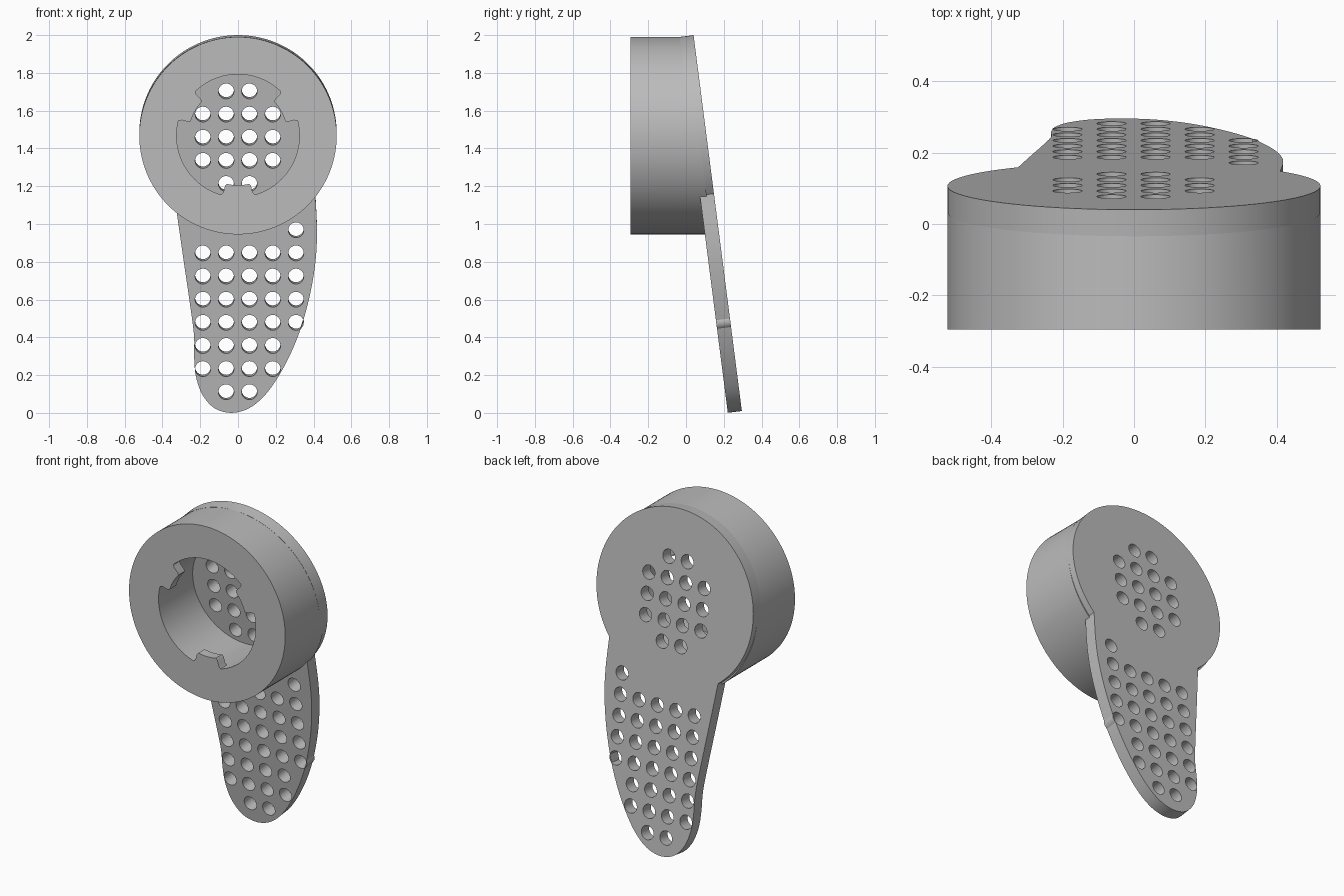
import bpy, bmesh
from math import sin, cos, pi, radians, atan, acos
from mathutils import Matrix, Vector

cube = bpy.data.objects.get("Cube")
if cube:
    bpy.data.objects.remove(cube, do_unlink=True)

grey = bpy.data.materials.new("plain grey")
grey.use_nodes = True
grey.diffuse_color = (0.5, 0.5, 0.5, 1)
grey.node_tree.nodes["Principled BSDF"].inputs["Base Color"].default_value = (0.5, 0.5, 0.5, 1)

# Shared dimensions
SLOPE, BACK_Y = 0.1285, 0.297       # rear plane: y = BACK_Y - SLOPE * z
TILT = atan(SLOPE)
THICK = 0.075
RING_Z, RING_R, BORE_R, FRONT_Y = 1.4675, 0.5225, 0.325, -0.295
SEGS = 128


def add_object(name, mesh):
    obj = bpy.data.objects.new(name, mesh)
    bpy.context.collection.objects.link(obj)
    return obj


def finish(obj):
    """Weld, orient, colour and smooth a finished part."""
    bm = bmesh.new()
    bm.from_mesh(obj.data)
    bmesh.ops.remove_doubles(bm, verts=bm.verts, dist=1e-5)
    bmesh.ops.recalc_face_normals(bm, faces=bm.faces)
    bm.to_mesh(obj.data)
    bm.free()
    obj.data.materials.clear()
    obj.data.materials.append(grey)
    bpy.ops.object.select_all(action='DESELECT')
    obj.select_set(True)
    bpy.context.view_layer.objects.active = obj
    bpy.ops.object.shade_smooth_by_angle(angle=radians(30))


def evaluated_mesh(obj):
    deps = bpy.context.evaluated_depsgraph_get()
    return bpy.data.meshes.new_from_object(obj.evaluated_get(deps), depsgraph=deps)


def circle(cx, cy, r, n):
    return [(cx + r * cos(2 * pi * i / n), cy + r * sin(2 * pi * i / n)) for i in range(n)]


def smooth_path(pts, steps=8):
    """Catmull-Rom path through the points."""
    p = [Vector(q) for q in pts]
    p = [2 * p[0] - p[1]] + p + [2 * p[-1] - p[-2]]
    out = []
    for a, b, c, d in zip(p, p[1:], p[2:], p[3:]):
        for k in range(steps):
            t = k / steps
            out.append(0.5 * (2 * b + (c - a) * t + (2 * a - 5 * b + 4 * c - d) * t ** 2
                              + (3 * b - a - 3 * c + d) * t ** 3))
    return out + [p[-2]]


# Tilted back plate: disc and handle in one outline
disc_v = 2.0 / cos(TILT) - RING_R
right_a = -acos(0.41 / RING_R)
left_a = 2 * pi - acos(-0.325 / RING_R)
arc = [(RING_R * cos(a), disc_v + RING_R * sin(a))
       for a in (right_a + (left_a - right_a) * i / 100 for i in range(101))]
handle = [(-0.29, 0.83), (-0.255, 0.59), (-0.233, 0.42), (-0.232, 0.3), (-0.222, 0.2),
          (-0.188, 0.105), (-0.125, 0.035), (-0.04, 0.01), (0.05, 0.03), (0.13, 0.09),
          (0.2, 0.18), (0.27, 0.305), (0.33, 0.45), (0.38, 0.63), (0.41, 0.81), (0.418, 0.97)]
handle = [(x, z / cos(TILT)) for x, z in handle]
outline = arc + [tuple(q) for q in smooth_path([arc[-1]] + handle + [arc[0]])[1:-1]]

# Perforation columns used in each row, from the bottom up
rows = ["12", "0123", "0123", "01234", "01234", "01234", "01234", "4", "",
        "12", "0123", "0123", "0123", "12"]
loops = [outline]
for r, cols in enumerate(rows):
    for c in cols:
        loops.append(circle(-0.186 + 0.1233 * int(c), (0.12 + 0.1225 * r) / cos(TILT), 0.041, 32))

curve = bpy.data.curves.new("plate_outline", 'CURVE')
curve.dimensions = '2D'
curve.fill_mode = 'BOTH'
curve.extrude = THICK / 2
for loop in loops:
    spline = curve.splines.new('POLY')
    spline.points.add(len(loop) - 1)
    for point, (x, y) in zip(spline.points, loop):
        point.co = (x, y, 0, 1)
    spline.use_cyclic_u = True
outline_obj = add_object("plate_outline", curve)
plate = add_object("perforated_back_plate", evaluated_mesh(outline_obj))
bpy.data.objects.remove(outline_obj, do_unlink=True)
s, c = sin(TILT), cos(TILT)
plate.data.transform(Matrix(((1, 0, 0, 0),
                             (0, -s, -c, BACK_Y - c * THICK / 2),
                             (0, c, -s, -s * THICK / 2),
                             (0, 0, 0, 1))))
finish(plate)


# Thick ring with a straight front and a slanted rear end inside the plate
def ring_point(r, a, y=None):
    x, z = r * cos(a), RING_Z + r * sin(a)
    return (x, BACK_Y - 0.04 - SLOPE * z if y is None else y, z)


bm = bmesh.new()
sections = []
for i in range(SEGS):
    a = 2 * pi * i / SEGS
    sections.append([bm.verts.new(ring_point(r, a, y)) for r, y in
                     ((BORE_R, FRONT_Y), (RING_R, FRONT_Y), (RING_R, None), (BORE_R, None))])
for i, here in enumerate(sections):
    there = sections[(i + 1) % SEGS]
    for k in range(4):
        bm.faces.new((here[k], here[(k + 1) % 4], there[(k + 1) % 4], there[k]))
bmesh.ops.recalc_face_normals(bm, faces=bm.faces)
mesh = bpy.data.meshes.new("ring")
bm.to_mesh(mesh)
bm.free()
ring = add_object("ring", mesh)

# Tapered screw hole through the side of the ring
hole_dir = Vector((cos(radians(205)), 0, sin(radians(205))))
bm = bmesh.new()
bmesh.ops.create_cone(bm, cap_ends=True, segments=32, radius1=0.024, radius2=0.064, depth=0.28)
spot = Vector((0, -0.185, RING_Z)) + hole_dir * (BORE_R + RING_R) / 2
bm.transform(Matrix.Translation(spot) @ hole_dir.to_track_quat('Z', 'Y').to_matrix().to_4x4())
bmesh.ops.recalc_face_normals(bm, faces=bm.faces)
mesh = bpy.data.meshes.new("hole_cutter")
bm.to_mesh(mesh)
bm.free()
cutter = add_object("hole_cutter", mesh)
cutter.hide_render = True
cut = ring.modifiers.new("screw_hole", 'BOOLEAN')
cut.operation = 'DIFFERENCE'
cut.solver = 'EXACT'
cut.object = cutter
cut_mesh = evaluated_mesh(ring)
ring.modifiers.clear()
ring.data = cut_mesh
bpy.data.objects.remove(cutter, do_unlink=True)
finish(ring)

# Three locking tabs at the mouth of the bore
for name, centre in (("lower_tab", 270), ("right_tab", 150), ("left_tab", 30)):
    bm = bmesh.new()
    inner = [(0.262, centre + d) for d in range(-13, 14, 2)]
    profile = [(BORE_R + 0.002, centre - 16), (0.308, centre - 14.5), (0.275, centre - 14.5)] + inner
    profile += [(0.275, centre + 14.5), (0.308, centre + 14.5)]
    profile += [(BORE_R + 0.002, centre + d) for d in range(16, -16, -4)]
    face = bm.faces.new([bm.verts.new(ring_point(r, radians(a), FRONT_Y)) for r, a in profile])
    moved = bmesh.ops.extrude_face_region(bm, geom=[face])["geom"]
    bmesh.ops.translate(bm, vec=(0, 0.06, 0),
                        verts=[v for v in moved if isinstance(v, bmesh.types.BMVert)])
    if face.is_valid and not any(len(e.link_faces) == 1 for e in bm.edges):
        face.normal_update()
    elif not face.is_valid:
        bmesh.ops.holes_fill(bm, edges=[e for e in bm.edges if e.is_boundary])
    mesh = bpy.data.meshes.new(name)
    bm.to_mesh(mesh)
    bm.free()
    finish(add_object(name, mesh))
